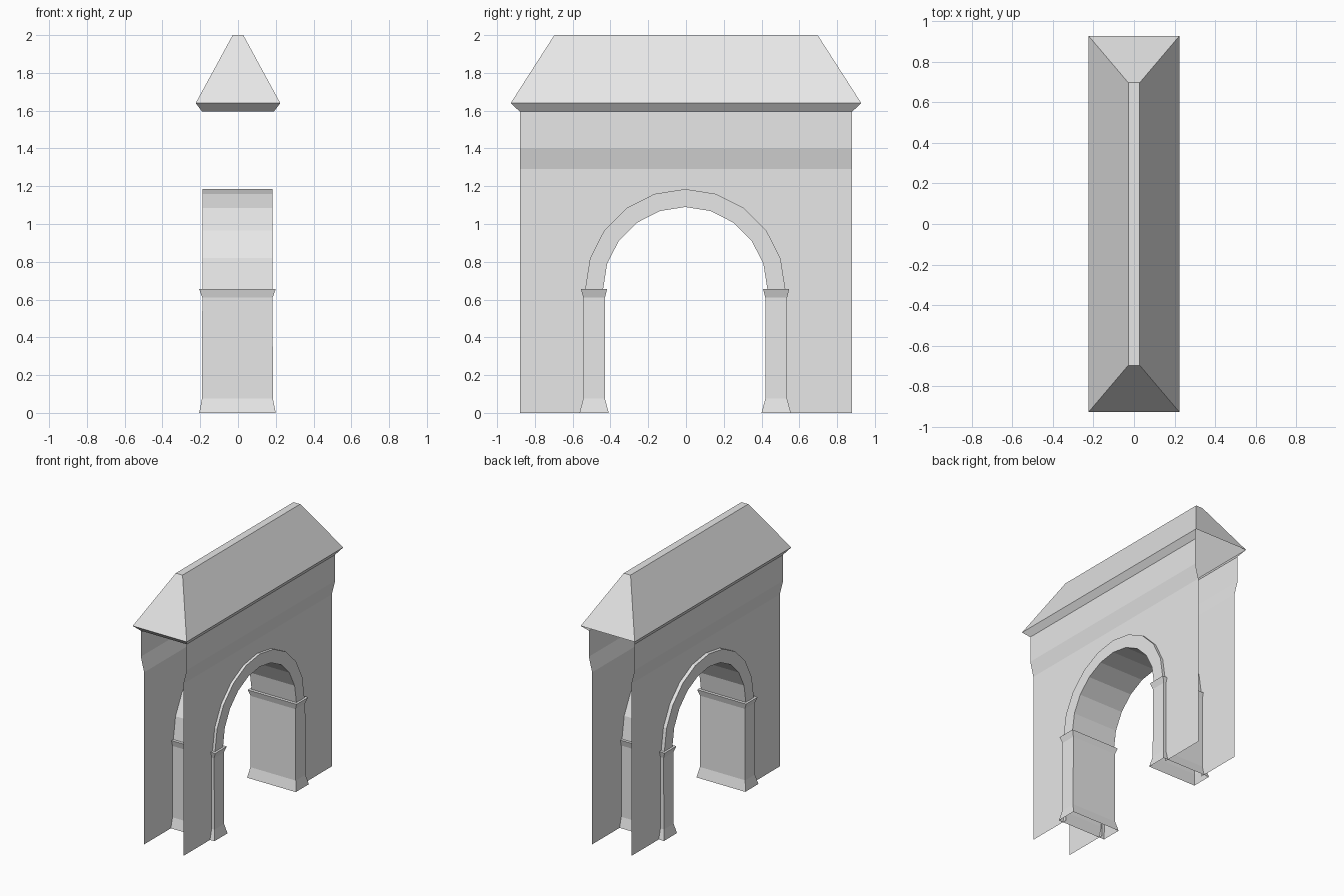
import bpy, math

if "Cube" in bpy.data.objects:
    bpy.data.objects.remove(bpy.data.objects["Cube"], do_unlink=True)

stone = bpy.data.materials.new("pale_grey_stone")
stone.use_nodes = True
GREY = (0.8, 0.8, 0.8, 1)
stone.diffuse_color = GREY
stone.node_tree.nodes["Principled BSDF"].inputs["Base Color"].default_value = GREY

ARCH_Z, ARCH_Y, ARCH_X = 0.655, -0.004, -0.003
OUTER, INNER, SEGMENTS = 0.53, 0.435, 10


def make(name, verts, faces):
    mesh = bpy.data.meshes.new(name)
    mesh.from_pydata(verts, [], faces)
    mesh.materials.append(stone)
    obj = bpy.data.objects.new(name, mesh)
    bpy.context.collection.objects.link(obj)
    return obj


def arc(radius):
    """Semicircle of (y, z) points from +y over the top to -y."""
    steps = [math.pi * i / SEGMENTS for i in range(SEGMENTS + 1)]
    return [(ARCH_Y + radius * math.cos(a), ARCH_Z + radius * math.sin(a)) for a in steps]


def loft(name, rings, centre=(0, 0), cap_top=False, skip=()):
    """Stack of rectangles (half_x, half_y, z) joined by side faces."""
    cx, cy = centre
    verts, faces = [], []
    for hx, hy, z in rings:
        verts += [(cx + sx * hx, cy + sy * hy, z)
                  for sx, sy in ((-1, -1), (1, -1), (1, 1), (-1, 1))]
    for level in range(len(rings) - 1):
        for side in range(4):
            if (level, side) not in skip:
                a, b = level * 4 + side, level * 4 + (side + 1) % 4
                faces.append((a, b, b + 4, a + 4))
    if cap_top:
        n = len(verts)
        faces.append((n - 4, n - 3, n - 2, n - 1))
    return make(name, verts, faces)


# Side walls: arched lower panel, sloping band, upper panel
HALF = 0.88
for name, side in (("left_wall", 1), ("right_wall", -1)):
    low = side * 0.1625
    outline = [(-HALF, 0), (-HALF, 1.29), (HALF, 1.29), (HALF, 0), (ARCH_Y + OUTER, 0)]
    outline += arc(OUTER) + [(ARCH_Y - OUTER, 0)]
    if side > 0:
        outline.reverse()
    verts = [(low, y, z) for y, z in outline]
    n = len(verts)
    faces = [tuple(range(n))]
    for x, z in ((low, 1.29), (side * 0.19, 1.40), (side * 0.19, 1.595)):
        verts += [(x, -side * HALF, z), (x, side * HALF, z)]
    faces += [(n + i, n + i + 1, n + i + 3, n + i + 2) for i in (0, 2)]
    make(name, verts, faces)

# Arch ring running through both walls
verts, faces = [], []
for (yo, zo), (yi, zi) in zip(arc(OUTER), arc(INNER)):
    verts += [(ARCH_X + 0.186, yo, zo), (ARCH_X - 0.186, yo, zo),
              (ARCH_X - 0.186, yi, zi), (ARCH_X + 0.186, yi, zi)]
for i in range(SEGMENTS):
    for k in range(4):
        a, b = i * 4 + k, i * 4 + (k + 1) % 4
        faces.append((b, a, a + 4, b + 4))
make("arch_ring", verts, faces)

# Piers with flared foot and capital, open underneath
PIER = [(0.2025, 0.0775, 0), (0.188, 0.0575, 0.075),
        (0.186, 0.0575, 0.61), (0.2025, 0.069, ARCH_Z)]
for name, y in (("front_pier", -0.4865), ("back_pier", 0.4775)):
    loft(name, PIER, (ARCH_X, y), cap_top=True)

# Hipped roof with a chamfered eave, open underneath and at the back chamfer
loft("roof", [(0.19, HALF, 1.595), (0.224, 0.928, 1.64), (0.028, 0.697, 2.0)],
     cap_top=True, skip={(0, 2)})
